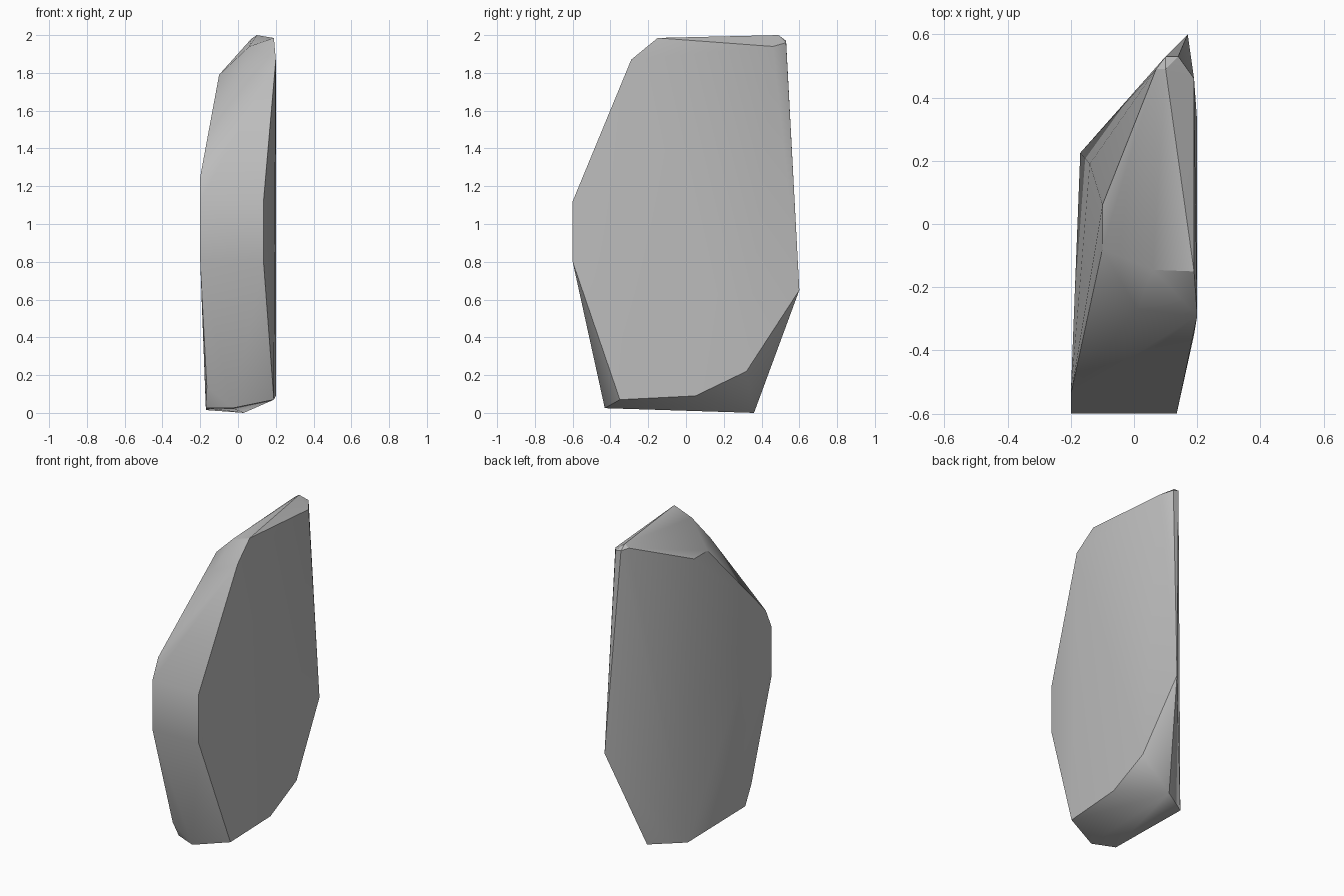
import bpy
import bmesh
import math

# Remove the default cube
default_cube = bpy.data.objects.get("Cube")
if default_cube is not None:
    bpy.data.objects.remove(default_cube, do_unlink=True)


def flat_material(name, colour):
    """Create a plain material with the same viewport and render colour."""
    material = bpy.data.materials.new(name)
    material.use_nodes = True
    material.diffuse_color = colour
    shader = material.node_tree.nodes["Principled BSDF"]
    shader.inputs["Base Color"].default_value = colour
    shader.inputs["Roughness"].default_value = 0.9
    return material


# Corners of the stone slab, grouped by region
broad_side = [
    (0.135, -0.6, 0.8), (0.135, -0.6, 1.12), (0.2, -0.29, 1.87),
    (0.19, -0.15, 1.985), (0.19, 0.46, 1.94), (0.17, 0.6, 0.65),
    (0.2, 0.32, 0.22), (0.2, 0.05, 0.09), (0.19, -0.35, 0.07),
]
front_edge = [
    (-0.2, -0.6, 0.8), (-0.2, -0.6, 1.12), (-0.2, -0.54, 1.25),
    (0.01, -0.27, 1.77),
]
crown = [
    (-0.1, -0.08, 1.79), (-0.1, 0.06, 1.79), (0.06, -0.145, 1.94),
    (0.07, 0.49, 1.98), (0.1, 0.49, 2), (0.1, 0.53, 1.97),
    (0.14, 0.53, 1.96),
]
ridge_side = [(-0.14, 0.19, 0.8), (-0.17, 0.225, 0.015)]
foot = [
    (-0.165, -0.44, 0.14), (-0.17, -0.37, 0.025), (-0.03, -0.43, 0.025),
    (0.03, 0.36, 0),
]


def build_hull(name, corners, material):
    """Wrap the corners in a convex skin and merge nearly flat facets."""
    bm = bmesh.new()
    for corner in corners:
        bm.verts.new(corner)
    bmesh.ops.convex_hull(bm, input=bm.verts[:], use_existing_faces=False)
    loose = [vert for vert in bm.verts if not vert.link_faces]
    bmesh.ops.delete(bm, geom=loose, context="VERTS")
    bmesh.ops.dissolve_limit(bm, angle_limit=math.radians(1),
                             verts=bm.verts[:], edges=bm.edges[:])
    bmesh.ops.recalc_face_normals(bm, faces=bm.faces[:])
    mesh = bpy.data.meshes.new(name)
    bm.to_mesh(mesh)
    bm.free()
    mesh.materials.append(material)
    obj = bpy.data.objects.new(name, mesh)
    bpy.context.collection.objects.link(obj)
    return obj


# Chiselled standing stone
stone_grey = flat_material("stone grey", (0.5, 0.5, 0.5, 1))
stone = build_hull("standing_stone",
                   broad_side + front_edge + crown + ridge_side + foot,
                   stone_grey)

# Smooth the soft facets and keep the hard breaks crisp
bpy.ops.object.select_all(action="DESELECT")
stone.select_set(True)
bpy.context.view_layer.objects.active = stone
bpy.ops.object.shade_smooth_by_angle(angle=math.radians(30))
